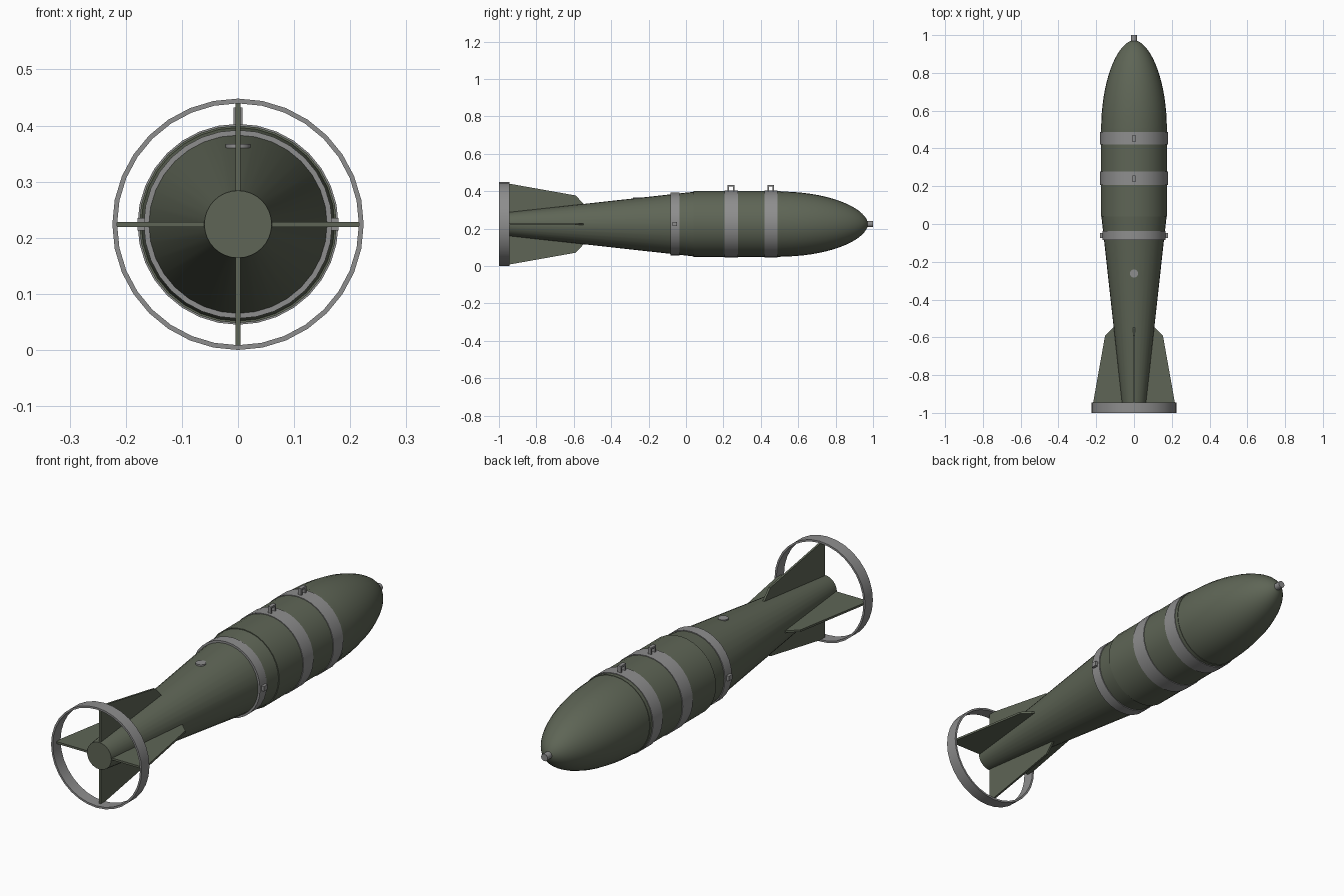
import bpy, bmesh, math
from mathutils import Vector

if "Cube" in bpy.data.objects:
    bpy.data.objects.remove(bpy.data.objects["Cube"])

CZ = 0.224      # height of the long axis
SIDES = 32


def material(name, rgb):
    m = bpy.data.materials.new(name)
    m.diffuse_color = (*rgb, 1)
    m.use_nodes = True
    m.node_tree.nodes["Principled BSDF"].inputs["Base Color"].default_value = m.diffuse_color
    return m


GREEN = material("olive_green", (0.112, 0.13, 0.092))
GRAY = material("metal_gray", (0.27, 0.27, 0.27))


def finish(bm, name, mat, smooth=True):
    bmesh.ops.remove_doubles(bm, verts=bm.verts, dist=1e-5)
    bmesh.ops.recalc_face_normals(bm, faces=bm.faces)
    me = bpy.data.meshes.new(name)
    bm.to_mesh(me)
    bm.free()
    me.materials.append(mat)
    ob = bpy.data.objects.new(name, me)
    bpy.context.collection.objects.link(ob)
    if smooth:
        bpy.ops.object.select_all(action='DESELECT')
        ob.select_set(True)
        bpy.context.view_layer.objects.active = ob
        bpy.ops.object.shade_smooth_by_angle(angle=math.radians(30))
    return ob


def lathe(name, profile, mat, closed=False):
    """Spin (y, radius) points about the long axis."""
    bm = bmesh.new()
    rings = []
    for y, r in profile:
        rings.append([bm.verts.new((r * math.sin(a), y, CZ + r * math.cos(a)))
                      for a in (2 * math.pi * i / SIDES for i in range(SIDES))])
    pairs = list(zip(rings, rings[1:]))
    if closed:
        pairs.append((rings[-1], rings[0]))
    else:
        bm.faces.new(rings[0])
        bm.faces.new(rings[-1])
    for a, b in pairs:
        for i in range(SIDES):
            j = (i + 1) % SIDES
            bm.faces.new((a[i], a[j], b[j], b[i]))
    return finish(bm, name, mat)


def tube(name, y0, y1, r_in, r_out, mat):
    return lathe(name, [(y0, r_in), (y0, r_out), (y1, r_out), (y1, r_in)], mat, True)


def boxes(name, specs, mat):
    """One object from (centre, size) boxes."""
    bm = bmesh.new()
    for c, s in specs:
        vs = bmesh.ops.create_cube(bm, size=1)["verts"]
        for v in vs:
            v.co = Vector(c) + Vector(v.co[k] * s[k] for k in range(3))
    return finish(bm, name, mat, False)


# Body: tail cone, straight middle, rounded nose
lathe("tail_cone", [(-0.98, 0.06), (0.045, 0.173)], GREEN)
lathe("middle_body", [(0.04, 0.176), (0.505, 0.176)], GREEN)
nose = []
for i in range(17):
    t = math.sin(i / 16 * math.pi / 2 * 0.94)
    nose.append((0.50 + 0.473 * t, 0.174 * (1 - t * t) ** 0.55))
nose.append((0.974, 0.012))
lathe("nose", nose, GREEN)
lathe("nose_fuze", [(0.96, 0.016), (1.0, 0.016)], GRAY)

# Bands round the body
tube("front_band", 0.42, 0.488, 0.17, 0.179, GRAY)
tube("rear_band", 0.207, 0.278, 0.17, 0.179, GRAY)
tube("tail_band", -0.084, -0.036, 0.15, 0.168, GRAY)

# Square hanging loops on the two front bands
for label, y in (("front", 0.453), ("rear", 0.24)):
    top = CZ + 0.208
    boxes(label + "_loop",
          [((0, y - 0.014, top - 0.02), (0.016, 0.008, 0.04)),
           ((0, y + 0.014, top - 0.02), (0.016, 0.008, 0.04)),
           ((0, y, top - 0.004), (0.016, 0.036, 0.008))], GRAY)

# Side studs on the tail band
boxes("side_studs", [((s * 0.165, -0.06, CZ), (0.028, 0.026, 0.022)) for s in (-1, 1)], GRAY)

# Round cap on top of the tail cone
bm = bmesh.new()
bmesh.ops.create_cone(bm, cap_ends=True, segments=16, radius1=0.022, radius2=0.022, depth=0.03)
bmesh.ops.translate(bm, verts=bm.verts, vec=(0, -0.262, CZ + 0.128))
finish(bm, "top_cap", GRAY)

# Four tail fins
FIN = [(-0.535, 0.095), (-0.59, 0.153), (-0.95, 0.217), (-0.975, 0.217), (-0.975, 0.03), (-0.535, 0.03)]
for k, label in enumerate(("top", "right", "bottom", "left")):
    a = k * math.pi / 2
    out = Vector((math.sin(a), 0, math.cos(a)))
    side = Vector((math.cos(a), 0, -math.sin(a)))
    bm = bmesh.new()
    vs = [bm.verts.new(Vector((0, y, CZ)) + out * r - side * 0.0045) for y, r in FIN]
    f = bm.faces.new(vs)
    ext = bmesh.ops.extrude_face_region(bm, geom=[f])["geom"]
    bmesh.ops.translate(bm, vec=side * 0.009,
                        verts=[g for g in ext if isinstance(g, bmesh.types.BMVert)])
    finish(bm, label + "_fin", GREEN, False)

# Ring round the fins
tube("tail_ring", -1.0, -0.945, 0.2155, 0.224, GRAY)
